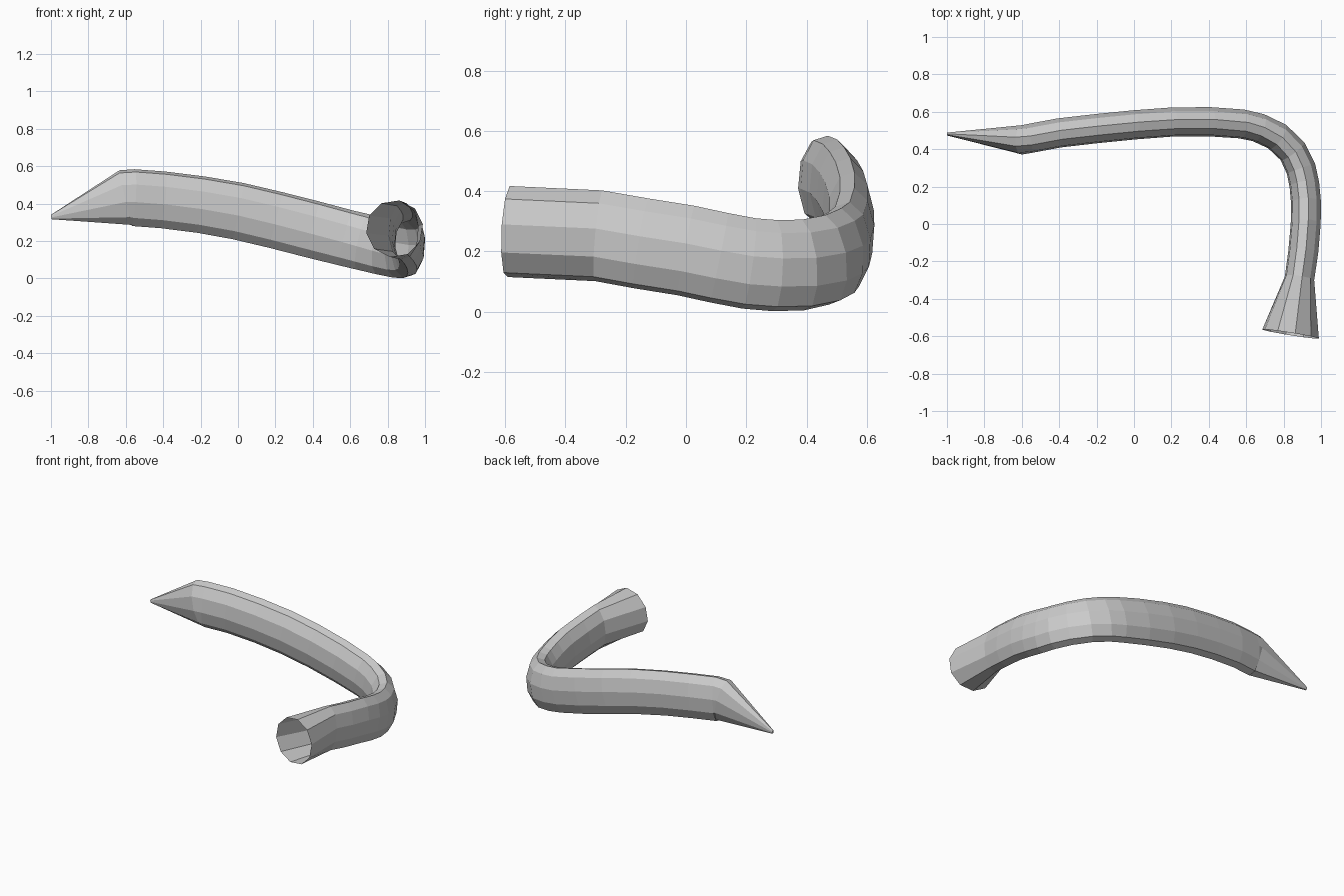
import bpy, bmesh, math
from mathutils import Vector

if "Cube" in bpy.data.objects:
    bpy.data.objects.remove(bpy.data.objects["Cube"])

SIDES = 10
ROLL = math.radians(9)

# path stations: x, y, z, half width, half height
stations = [
    (.837, -.588, .266, .155, .153),   # flared open end
    (.885, -.290, .252, .080, .153),
    (.905, -.150, .227, .081, .153),
    (.918, .000, .203, .081, .153),
    (.920, .110, .179, .081, .153),
    (.911, .210, .160, .081, .153),
    (.893, .295, .153, .081, .153),    # bend
    (.848, .388, .155, .080, .153),
    (.765, .468, .172, .080, .153),
    (.665, .515, .196, .079, .153),
    (.575, .535, .217, .079, .153),
    (.400, .547, .262, .079, .155),    # long arm
    (.200, .545, .313, .079, .155),
    (.000, .530, .360, .079, .155),
    (-.20, .510, .395, .079, .154),
    (-.40, .487, .420, .079, .154),
    (-.56, .457, .432, .079, .154),
    (-.60, .450, .432, .079, .152),
    (-.998, .481, .328, .008, .012),   # point
]


def loft(name, rows):
    """Skin elliptical rings along the path, leaving the first end open."""
    bm = bmesh.new()
    pts = [Vector(r[:3]) for r in rows]
    rings = []
    for i, (p, r) in enumerate(zip(pts, rows)):
        t = (pts[min(i + 1, len(pts) - 1)] - pts[max(i - 1, 0)]).normalized()
        side = Vector((t.y, -t.x, 0)).normalized()
        up = side.cross(t)
        ring = []
        for k in range(SIDES):
            a = ROLL + k * math.tau / SIDES
            ring.append(bm.verts.new(p + side * r[3] * math.sin(a) + up * r[4] * math.cos(a)))
        rings.append(ring)
    for a, b in zip(rings, rings[1:]):
        for k in range(SIDES):
            n = (k + 1) % SIDES
            bm.faces.new((a[k], a[n], b[n], b[k]))
    bm.faces.new(rings[-1])
    bmesh.ops.recalc_face_normals(bm, faces=bm.faces[:])
    mesh = bpy.data.meshes.new(name)
    bm.to_mesh(mesh)
    bm.free()
    obj = bpy.data.objects.new(name, mesh)
    bpy.context.collection.objects.link(obj)
    return obj


# bent hollow horn with pointed tip
loft("curved_horn", stations)
